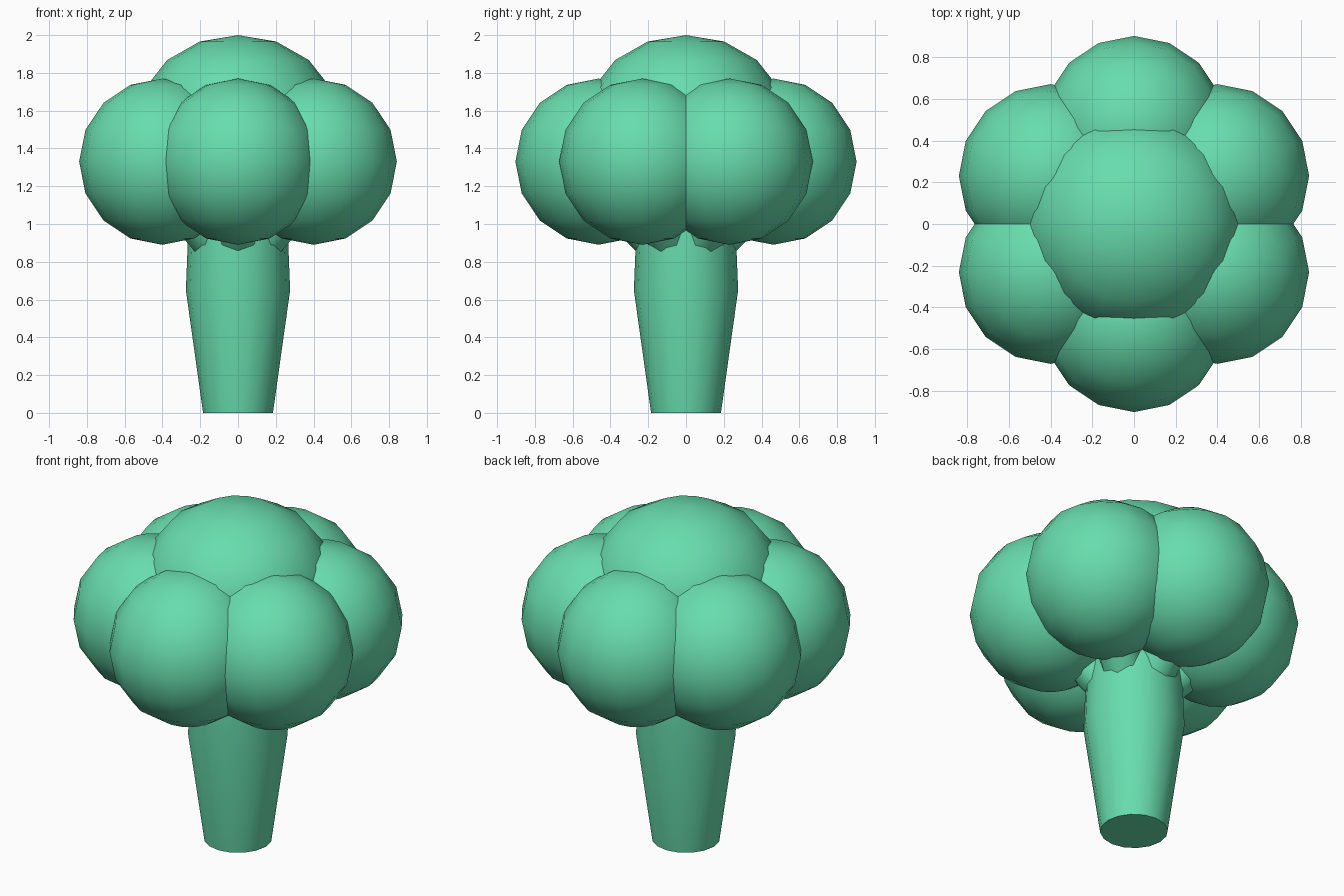
import bpy, bmesh, math
from mathutils import Vector

if "Cube" in bpy.data.objects:
    bpy.data.objects.remove(bpy.data.objects["Cube"])

green = bpy.data.materials.new("broccoli green")
green.diffuse_color = (0.138, 0.72, 0.42, 1)
green.use_nodes = True
green.node_tree.nodes["Principled BSDF"].inputs["Base Color"].default_value = green.diffuse_color


def finish(obj, name, angle):
    obj.name = name
    obj.data.materials.append(green)
    bpy.ops.object.select_all(action='DESELECT')
    obj.select_set(True)
    bpy.context.view_layer.objects.active = obj
    bpy.ops.object.shade_smooth_by_angle(angle=math.radians(angle))
    return obj


def floret(name, loc, radius, height):
    bpy.ops.mesh.primitive_uv_sphere_add(segments=16, ring_count=8, radius=1, location=loc)
    obj = bpy.context.object
    obj.scale = (radius, radius, height)
    bpy.ops.object.transform_apply(location=False, rotation=False, scale=True)
    return finish(obj, name, 60)


def branch(name, start, end, radius):
    axis = end - start
    bpy.ops.mesh.primitive_cylinder_add(vertices=8, radius=radius, depth=axis.length,
                                        location=(start + end) / 2)
    obj = bpy.context.object
    obj.rotation_euler = axis.to_track_quat('Z', 'Y').to_euler()
    return finish(obj, name, 60)


# Stem: a lathed profile, widest below the crown
profile = [(0.185, 0.0), (0.276, 0.65), (0.258, 1.1)]
sides = 16
bm = bmesh.new()
rings = [[bm.verts.new((r * math.cos(2 * math.pi * i / sides),
                        r * math.sin(2 * math.pi * i / sides), z))
          for i in range(sides)] for r, z in profile]
for low, high in zip(rings, rings[1:]):
    for i in range(sides):
        j = (i + 1) % sides
        bm.faces.new((low[i], low[j], high[j], high[i]))
bm.faces.new(rings[0][::-1])
bm.faces.new(rings[-1])
mesh = bpy.data.meshes.new("stem")
bm.to_mesh(mesh)
bm.free()
stem = bpy.data.objects.new("stem", mesh)
bpy.context.collection.objects.link(stem)
finish(stem, "stem", 50)

# Ring of six florets, each on a short branch
for k in range(6):
    a = math.radians(30 + 60 * k)
    out = Vector((math.cos(a), math.sin(a), 0))
    up = Vector((0, 0, 1))
    floret(f"floret_{k + 1}", out * 0.463 + up * 1.33, 0.44, 0.44)
    branch(f"branch_{k + 1}", out * 0.11 + up * 0.87, out * 0.4 + up * 1.16, 0.12)

# Flattened crown on top
floret("crown", (0, 0, 1.55), 0.53, 0.45)
